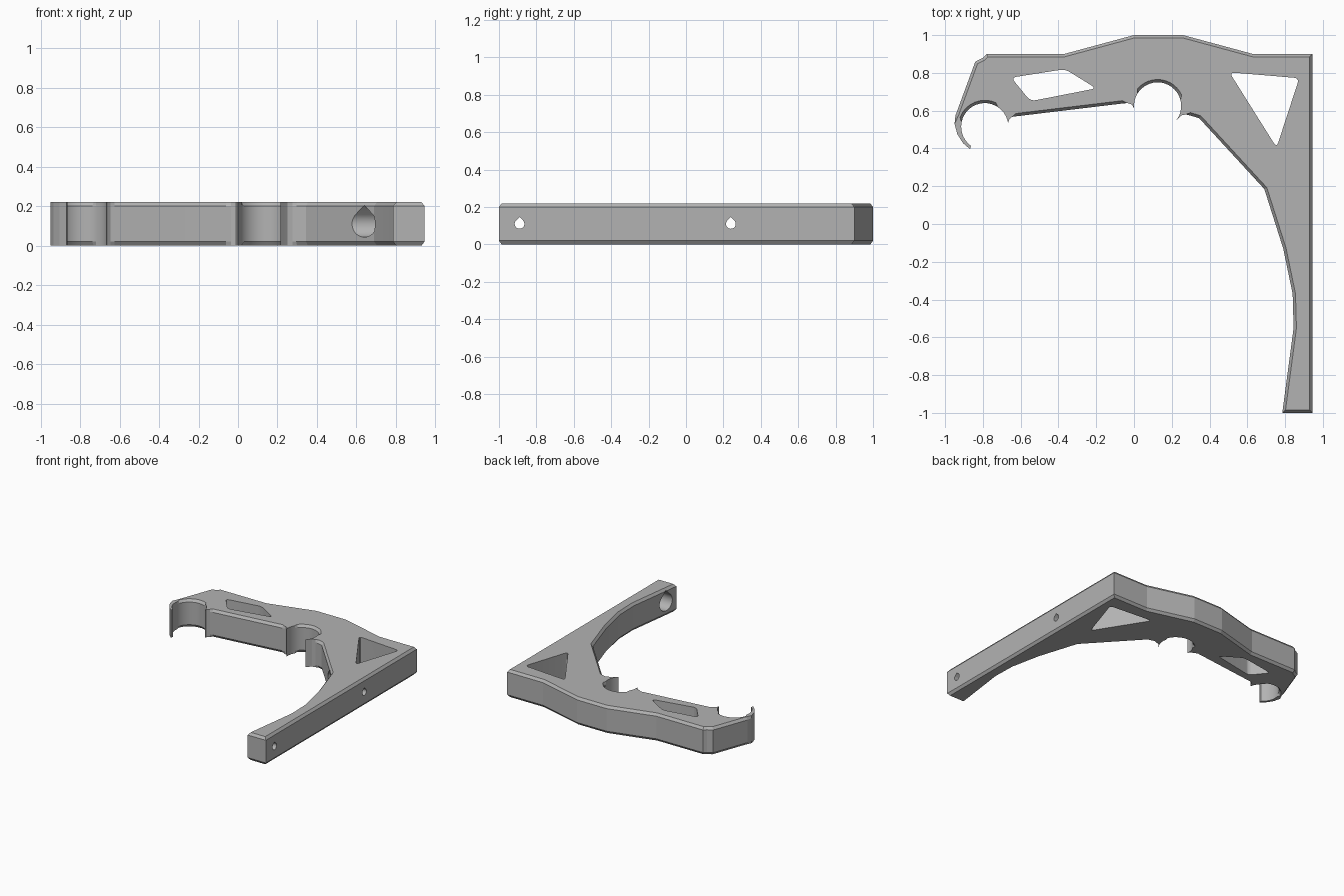
import bpy, bmesh, math
from mathutils import Vector

if "Cube" in bpy.data.objects:
    bpy.data.objects.remove(bpy.data.objects["Cube"])

H, CZ, CW = 0.22, 0.02, 0.015      # thickness, chamfer height, chamfer width

grey = bpy.data.materials.new("plastic grey")
grey.diffuse_color = (0.45, 0.45, 0.45, 1)
grey.use_nodes = True
grey.node_tree.nodes["Principled BSDF"].inputs["Base Color"].default_value = grey.diffuse_color


def loft(name, rings):
    """Closed solid through rings of equal length."""
    bm = bmesh.new()
    rows = [[bm.verts.new(p) for p in ring] for ring in rings]
    n = len(rows[0])
    for a, b in zip(rows, rows[1:]):
        for i in range(n):
            j = (i + 1) % n
            bm.faces.new((a[i], a[j], b[j], b[i]))
    bm.faces.new(rows[0][::-1])
    bm.faces.new(rows[-1])
    bmesh.ops.recalc_face_normals(bm, faces=bm.faces)
    me = bpy.data.meshes.new(name)
    bm.to_mesh(me)
    bm.free()
    me.materials.append(grey)
    ob = bpy.data.objects.new(name, me)
    bpy.context.collection.objects.link(ob)
    return ob


def arc(cx, cy, r, a0, a1, c0, c1, n=24):
    """Clip arc; only angles between c0 and c1 get a chamfer."""
    pts = []
    for i in range(n + 1):
        d = a0 + (a1 - a0) * i / n
        a = math.radians(d)
        pts.append((cx + r * math.cos(a), cy + r * math.sin(a), CW if c0 < d < c1 else 0))
    return pts


def edge(*pts):
    return [(x, y, CW) for x, y in pts]


# Outline, counter-clockwise: back edge, clip hook, underside, inner leg curve
outline = edge((0.945, -1), (0.945, 0.90), (0.63, 0.90), (0.26, 1), (0, 1), (-0.37, 0.90),
               (-0.78, 0.90), (-0.80, 0.88), (-0.84, 0.86), (-0.945, 0.575))
outline += [(-0.95, 0.53, 0), (-0.935, 0.475, 0), (-0.905, 0.428, 0), (-0.868, 0.396, 0)]
outline += arc(-0.79, 0.515, 0.125, 234, 9, 65, 168)
outline += [(-0.66, 0.555, 0), (-0.645, 0.567, 0)]
outline += edge((-0.625, 0.570), (-0.06, 0.638))
outline += [(-0.035, 0.640, 0), (-0.01, 0.632, 0)]
outline += arc(0.125, 0.625, 0.125, 187, -43, 15, 145)
outline += [(0.235, 0.560, 0), (0.25, 0.575, 0), (0.275, 0.580, 0)]
outline += edge((0.295, 0.575), (0.345, 0.56), (0.69, 0.185), (0.79, -0.13), (0.84, -0.37),
                (0.845, -0.55), (0.785, -1))


def inset(pts):
    out = []
    for i, (x, y, w) in enumerate(pts):
        p = Vector((x, y))
        u = (p - Vector(pts[i - 1][:2])).normalized()
        v = (Vector(pts[(i + 1) % len(pts)][:2]) - p).normalized()
        n1, n2 = Vector((-u.y, u.x)), Vector((-v.y, v.x))
        out.append(p + (n1 + n2) * (w / max(1 + n1.dot(n2), 0.5)))
    return out


inner = inset(outline)
bracket = loft("bracket", [
    [(x, y, 0) for x, y in inner],
    [(x, y, CZ) for x, y, w in outline],
    [(x, y, H - CZ) for x, y, w in outline],
    [(x, y, H) for x, y in inner]])


def rounded(corners, t=0.03, n=5):
    """Polygon with softened corners."""
    pts = []
    for i, c in enumerate(corners):
        p = Vector(c)
        a = p + (Vector(corners[i - 1]) - p).normalized() * t
        b = p + (Vector(corners[(i + 1) % len(corners)]) - p).normalized() * t
        for k in range(n + 1):
            s = k / n
            pts.append(a * (1 - s) ** 2 + p * 2 * s * (1 - s) + b * s * s)
    return pts


def window(name, corners):
    pts = rounded(corners)
    return loft(name, [[(x, y, z) for x, y in pts] for z in (-0.1, H + 0.1)])


def teardrop(name, cy, r, x0, x1):
    """Sideways hole with a pointed roof."""
    ang = [math.radians(135 + 270 * i / 24) for i in range(25)]
    pts = [(cy + r * math.cos(a), 0.11 + r * math.sin(a)) for a in ang]
    pts.append((cy, 0.11 + r * math.sqrt(2)))
    return loft(name, [[(x, y, z) for y, z in pts] for x in (x0, x1)])


# Windows, screw holes and screw head bores
cutters = [
    window("arm_window", [(-0.65, 0.775), (-0.365, 0.82), (-0.20, 0.718), (-0.548, 0.65)]),
    window("corner_window", [(0.505, 0.803), (0.875, 0.772), (0.755, 0.405)])]
for y, start in ((-0.89, 0.6), (0.24, 0.4)):
    cutters.append(teardrop("screw_hole", y, 0.026, 0.7 if y < 0 else 0.5, 1.1))
    cutters.append(teardrop("screw_head_bore", y, 0.067, start, 0.89))

bpy.context.view_layer.objects.active = bracket
bracket.select_set(True)
for c in cutters:
    m = bracket.modifiers.new("cut", 'BOOLEAN')
    m.operation, m.solver, m.object = 'DIFFERENCE', 'EXACT', c
    bpy.ops.object.modifier_apply(modifier=m.name)
    bpy.data.objects.remove(c)

bpy.ops.object.shade_smooth_by_angle(angle=math.radians(12))
